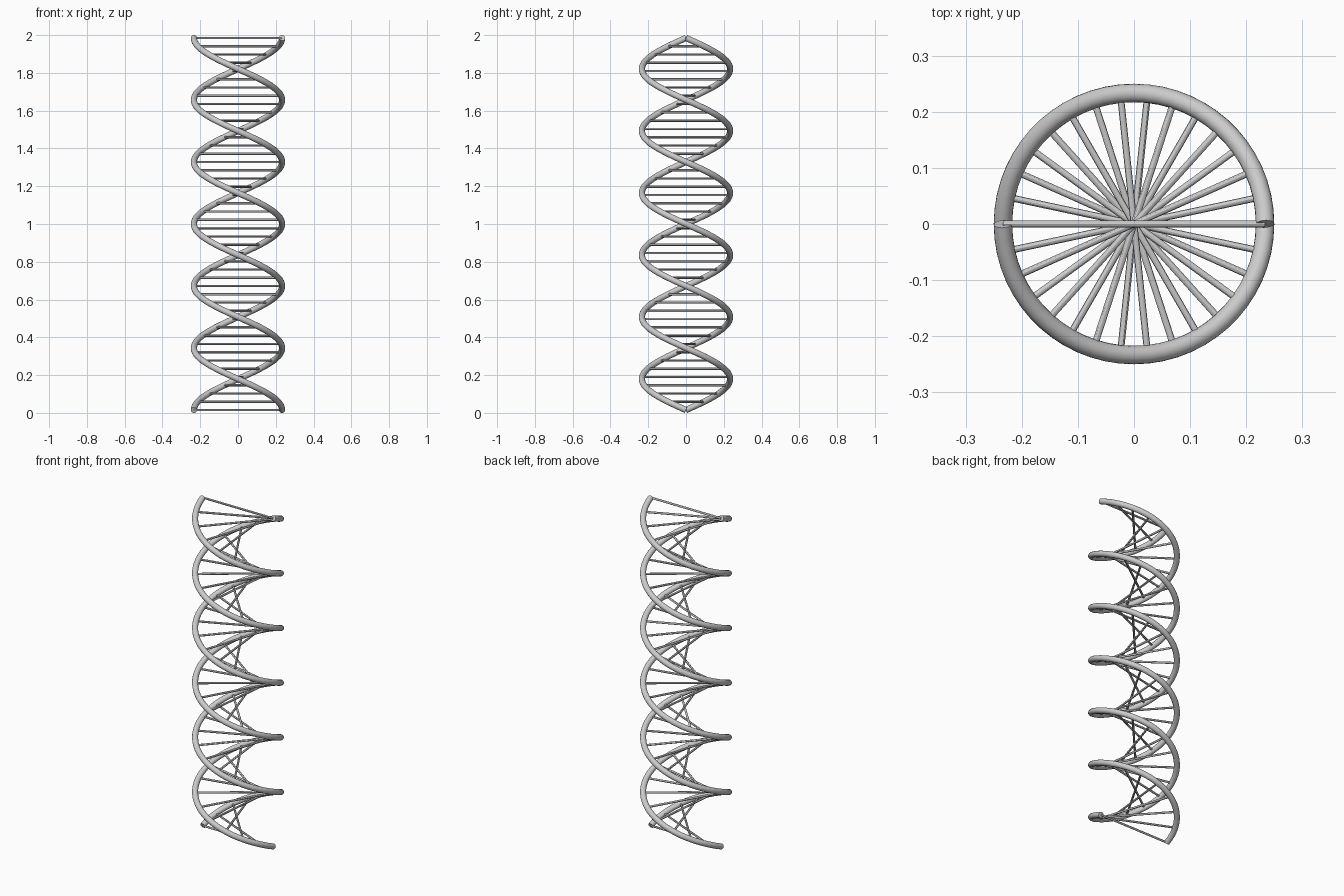
import bpy
from math import cos, sin, pi
from mathutils import Vector

if "Cube" in bpy.data.objects:
    bpy.data.objects.remove(bpy.data.objects["Cube"])

R, TUBE, RUNG = 0.2335, 0.0165, 0.006   # helix, strand and rung radii
Z0, Z1 = 0.015, 1.985
TURNS, STEPS, RUNGS = 3, 180, 45


def helix(t, phase):
    # left-handed: turns clockwise (from above) while rising
    a = phase - 2 * pi * TURNS * t
    return Vector((R * cos(a), R * sin(a), Z0 + (Z1 - Z0) * t))


def tube(name, paths, radius, resolution):
    cu = bpy.data.curves.new(name, 'CURVE')
    cu.dimensions = '3D'
    cu.bevel_depth = radius
    cu.bevel_resolution = resolution
    cu.use_fill_caps = True
    for pts in paths:
        sp = cu.splines.new('POLY')
        sp.points.add(len(pts) - 1)
        for p, co in zip(sp.points, pts):
            p.co = (*co, 1)
    ob = bpy.data.objects.new(name, cu)
    bpy.context.collection.objects.link(ob)
    bpy.ops.object.select_all(action='DESELECT')
    ob.select_set(True)
    bpy.context.view_layer.objects.active = ob
    bpy.ops.object.convert(target='MESH')
    bpy.ops.object.shade_smooth_by_angle()


# two intertwined strands
for name, phase in (("strand_a", 0), ("strand_b", pi)):
    tube(name, [[helix(i / STEPS, phase) for i in range(STEPS + 1)]], TUBE, 6)

# horizontal rungs joining the strands
tube("rungs", [[helix(k / RUNGS, 0), helix(k / RUNGS, pi)]
               for k in range(RUNGS + 1)], RUNG, 4)
